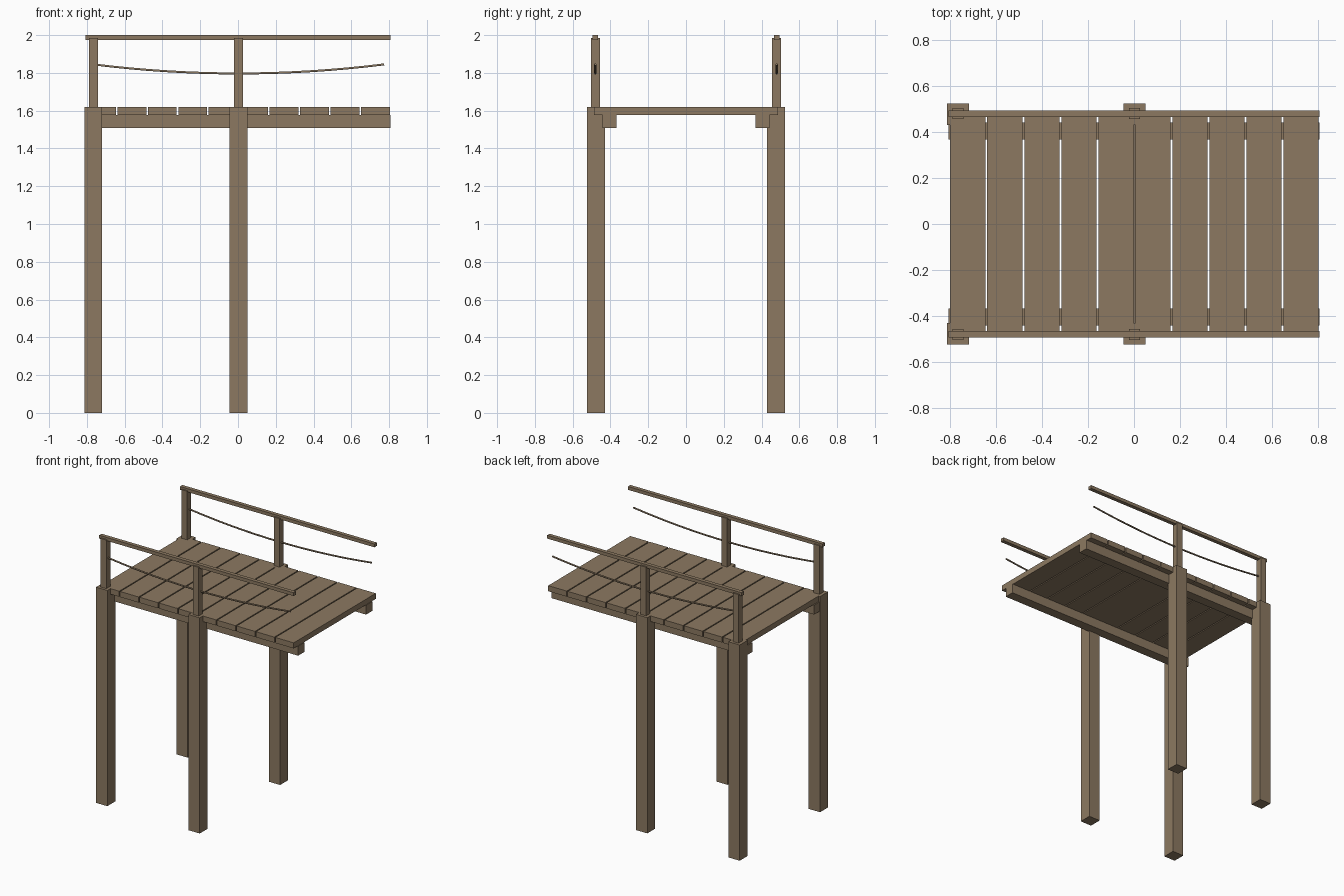
import bpy

cube = bpy.data.objects.get("Cube")
if cube:
    bpy.data.objects.remove(cube)

wood = bpy.data.materials.new("weathered_wood")
wood.use_nodes = True
colour = (0.262, 0.191, 0.120, 1)
wood.diffuse_color = colour
wood.node_tree.nodes["Principled BSDF"].inputs["Base Color"].default_value = colour


def box(name, xs, ys, zs):
    """Box from its (low, high) limits on each axis."""
    spans = (xs, ys, zs)
    bpy.ops.mesh.primitive_cube_add(size=1, location=[(a + b) / 2 for a, b in spans])
    ob = bpy.context.object
    ob.name = name
    ob.scale = [abs(b - a) for a, b in spans]
    bpy.ops.object.transform_apply(location=False, rotation=False, scale=True)
    ob.data.materials.append(wood)
    return ob


def rope(name, y):
    """Sagging rope, a thin tube along a parabola."""
    curve = bpy.data.curves.new(name, "CURVE")
    curve.dimensions = "3D"
    curve.bevel_depth = 0.006
    curve.bevel_resolution = 1
    curve.use_fill_caps = True
    spline = curve.splines.new("POLY")
    steps = 16
    spline.points.add(steps)
    for i, point in enumerate(spline.points):
        t = 2 * i / steps - 1
        point.co = (0.004 + 0.77 * t, y, 1.797 + 0.048 * t * t, 1)
    curve.materials.append(wood)
    ob = bpy.data.objects.new(name, curve)
    bpy.context.collection.objects.link(ob)


DECK_TOP, DECK_BOTTOM = 1.62, 1.578
END = 0.808

# Both sides: posts, beam, railing and rope
for side, s in (("front", -1), ("back", 1)):
    for place, x in (("right", -0.766), ("middle", 0.002)):
        box(f"{side}_{place}_post", (x - 0.047, x + 0.047),
            (s * 0.43, s * 0.524), (0, DECK_TOP))
        box(f"{side}_{place}_rail_post", (x - 0.024, x + 0.024),
            (s * 0.456, s * 0.504), (DECK_TOP - 0.02, 1.985))
    box(f"{side}_beam", (-END, END), (s * 0.367, s * 0.441), (1.507, DECK_BOTTOM))
    box(f"{side}_handrail", (-END, END), (s * 0.465, s * 0.494), (1.975, 2.0))
    rope(f"{side}_rope", s * 0.48)

# Deck planks
count = 10
pitch = 0.1612
for i in range(count):
    x = 0.002 + (i - (count - 1) / 2) * pitch
    box(f"plank_{i + 1}", (x - 0.0765, x + 0.0765), (-0.487, 0.487),
        (DECK_BOTTOM, DECK_TOP))

# Thin strip closing the middle gap
box("middle_strip", (-0.003, 0.007), (-0.43, 0.43), (DECK_BOTTOM, DECK_TOP - 0.01))
